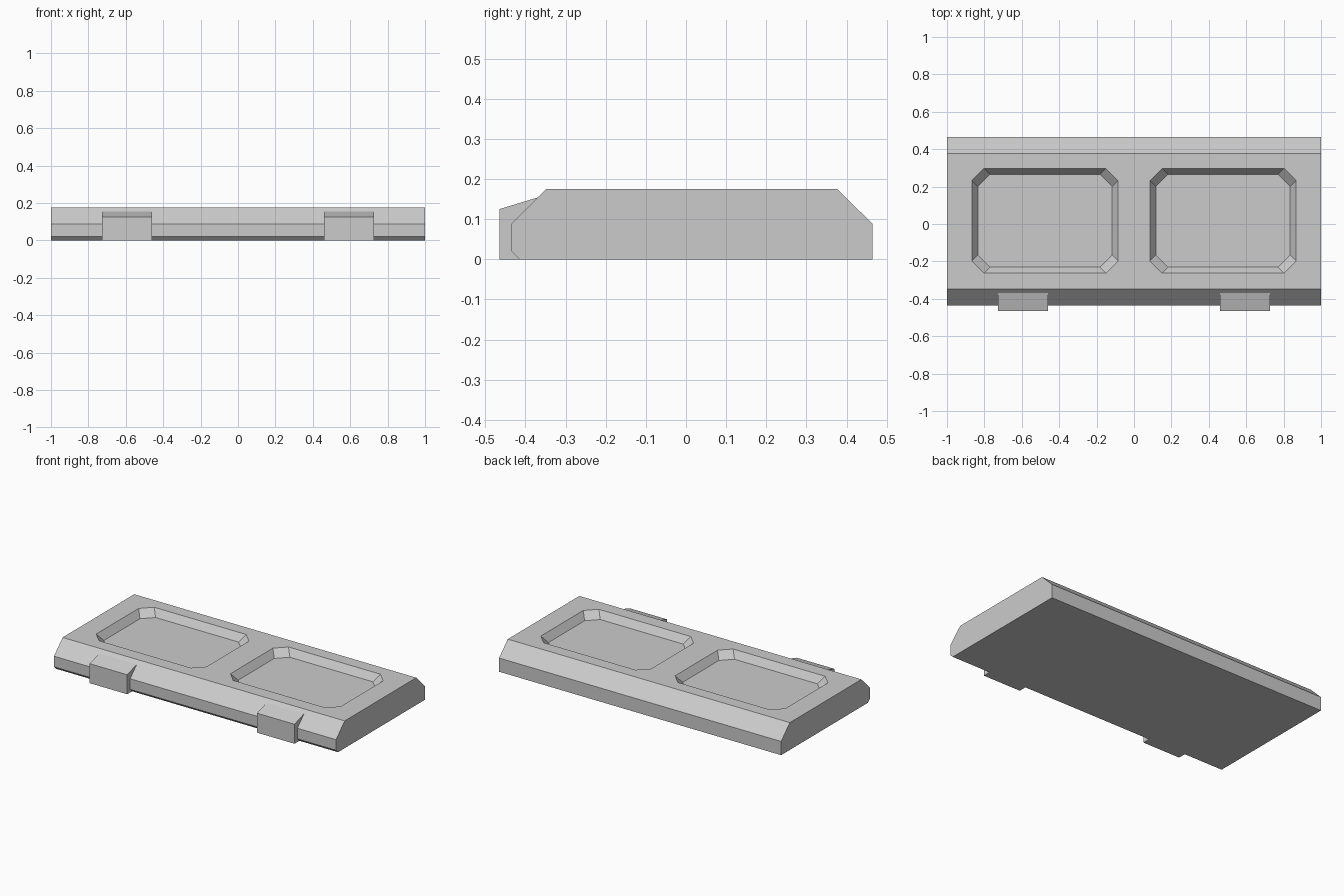
import bpy, bmesh

cube = bpy.data.objects.get("Cube")
if cube:
    bpy.data.objects.remove(cube, do_unlink=True)

grey = bpy.data.materials.new("plain grey")
grey.use_nodes = True
COLOUR = (0.6, 0.6, 0.6, 1)
grey.diffuse_color = COLOUR
grey.node_tree.nodes["Principled BSDF"].inputs["Base Color"].default_value = COLOUR


def loft(name, loop_a, loop_b):
    """Closed solid between two matching loops of points."""
    bm = bmesh.new()
    a = [bm.verts.new(p) for p in loop_a]
    b = [bm.verts.new(p) for p in loop_b]
    bm.faces.new(a)
    bm.faces.new(b[::-1])
    for i in range(len(a)):
        j = (i + 1) % len(a)
        bm.faces.new((a[j], a[i], b[i], b[j]))
    bmesh.ops.recalc_face_normals(bm, faces=bm.faces)
    mesh = bpy.data.meshes.new(name)
    bm.to_mesh(mesh)
    bm.free()
    mesh.materials.append(grey)
    obj = bpy.data.objects.new(name, mesh)
    bpy.context.collection.objects.link(obj)
    return obj


def extrude_x(name, profile, x0, x1):
    return loft(name, [(x0, y, z) for y, z in profile],
                [(x1, y, z) for y, z in profile])


def octagon(x0, x1, y0, y1, inset, z, cut=0.065):
    """Rectangle with clipped corners, shrunk by the inset."""
    x0, x1, y0, y1 = x0 + inset, x1 - inset, y0 + inset, y1 - inset
    return [(x0 + cut, y0, z), (x1 - cut, y0, z), (x1, y0 + cut, z), (x1, y1 - cut, z),
            (x1 - cut, y1, z), (x0 + cut, y1, z), (x0, y1 - cut, z), (x0, y0 + cut, z)]


# Slab with sloped front and back edges
TOP = 0.175
panel = extrude_x("panel", [(-0.415, 0), (-0.435, 0.02), (-0.435, 0.088), (-0.348, TOP),
                            (0.377, TOP), (0.465, 0.088), (0.465, 0)], -1, 1)

# Two sunken trays with sloping walls
DEPTH, SLOPE = 0.045, 0.032
for side, x0, x1 in (("right", -0.867, -0.085), ("left", 0.085, 0.867)):
    cutter = loft(side + "_tray_cutter",
                  octagon(x0, x1, -0.263, 0.297, SLOPE, TOP - DEPTH),
                  octagon(x0, x1, -0.263, 0.297, -SLOPE, TOP + DEPTH))
    cutter.hide_render = True
    mod = panel.modifiers.new(side + "_tray", "BOOLEAN")
    mod.operation = "DIFFERENCE"
    mod.solver = "EXACT"
    mod.object = cutter
    bpy.context.view_layer.objects.active = panel
    bpy.ops.object.modifier_apply(modifier=mod.name)
    bpy.data.objects.remove(cutter, do_unlink=True)

# Front clips with sloping tops
clip = [(-0.465, 0), (-0.465, 0.125), (-0.36, 0.157), (-0.415, 0)]
for side, x0, x1 in (("right", -0.726, -0.46), ("left", 0.46, 0.726)):
    extrude_x(side + "_clip", clip, x0, x1)
